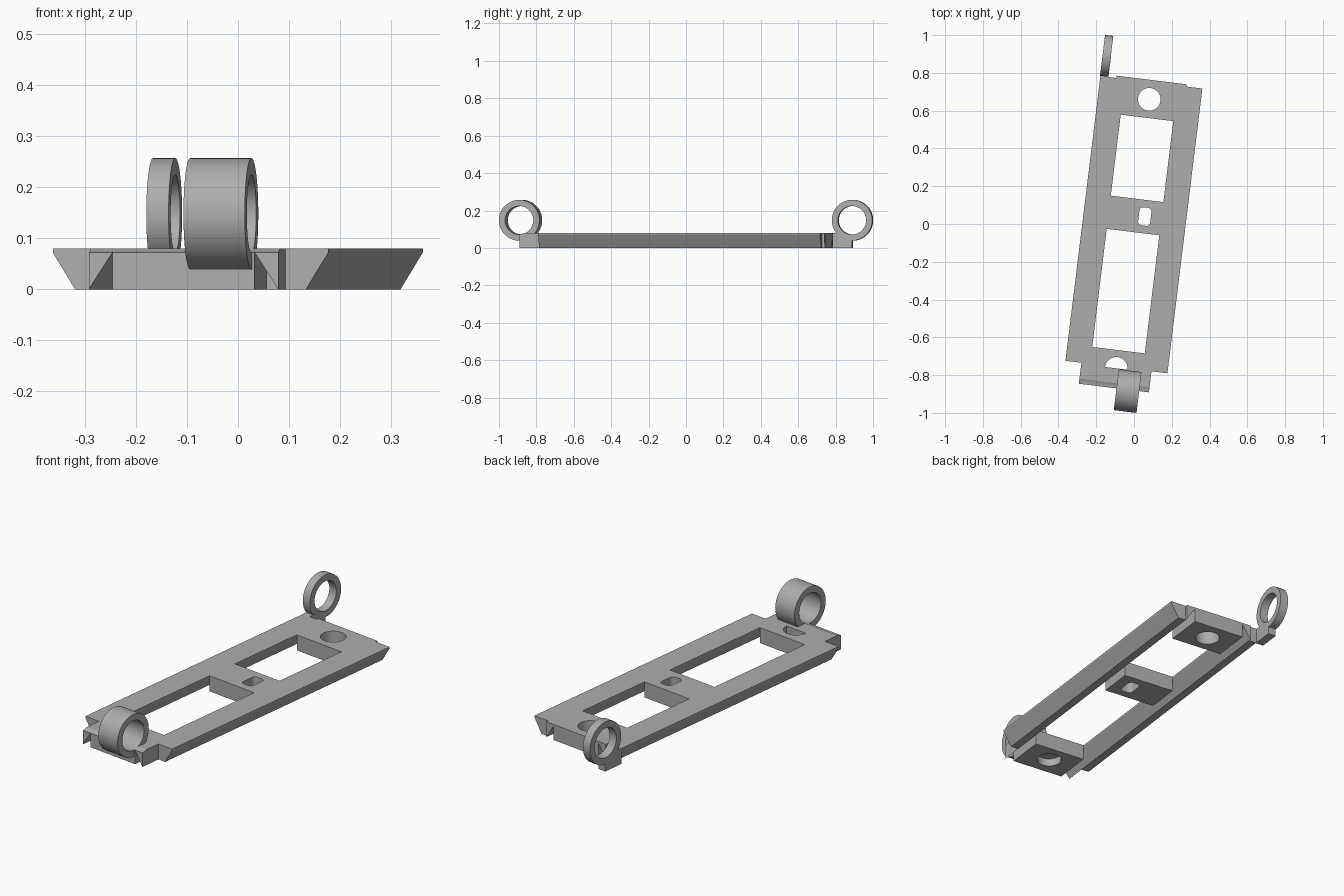
import bpy, bmesh, math
from mathutils import Vector

if "Cube" in bpy.data.objects:
    bpy.data.objects.remove(bpy.data.objects["Cube"])

grey = bpy.data.materials.new("plain_grey")
grey.diffuse_color = (0.42, 0.42, 0.42, 1)
grey.use_nodes = True
grey.node_tree.nodes["Principled BSDF"].inputs["Base Color"].default_value = grey.diffuse_color


def prism(name, pts, axis, lo, hi):
    """Extrude a 2D outline: axis 'x' takes (y, z), 'y' takes (x, z), 'z' takes (x, y)."""
    place = {'x': lambda a, b, t: (t, a, b),
             'y': lambda a, b, t: (a, t, b),
             'z': lambda a, b, t: (a, b, t)}[axis]
    bm = bmesh.new()
    face = bm.faces.new([bm.verts.new(place(a, b, lo)) for a, b in pts])
    new = bmesh.ops.extrude_face_region(bm, geom=[face])["geom"]
    bmesh.ops.translate(bm, verts=[v for v in new if isinstance(v, bmesh.types.BMVert)],
                        vec=Vector(place(0, 0, hi - lo)))
    bmesh.ops.recalc_face_normals(bm, faces=bm.faces)
    me = bpy.data.meshes.new(name)
    bm.to_mesh(me)
    bm.free()
    ob = bpy.data.objects.new(name, me)
    bpy.context.collection.objects.link(ob)
    me.materials.append(grey)
    return ob


def rect(a0, a1, b0, b1):
    return [(a0, b0), (a1, b0), (a1, b1), (a0, b1)]


def arc(ca, cb, r, start=0, end=360, n=64):
    count = n if end - start == 360 else n + 1
    return [(ca + r * math.cos(math.radians(start + (end - start) * i / n)),
             cb + r * math.sin(math.radians(start + (end - start) * i / n)))
            for i in range(count)]


def combine(tool, operation):
    """Apply a boolean to the frame and discard the tool."""
    mod = frame.modifiers.new("bool", 'BOOLEAN')
    mod.operation, mod.solver, mod.object = operation, 'EXACT', tool
    bpy.context.view_layer.objects.active = frame
    bpy.ops.object.modifier_apply(modifier=mod.name)
    bpy.data.objects.remove(tool)


# Frame: centre web joined at the top to two tapered rails
half = [(0.14, 0), (0.14, 0.073), (0.187, 0), (0.228, 0), (0.272, 0.072), (0.272, 0.08)]
section = half + [(-x, z) for x, z in reversed(half)]
frame = prism("bracket_frame", section, 'y', -0.875, 0.768)

# Corner notches leave a narrower tongue at both ends
for x0, x1 in ((-0.4, -0.187), (0.187, 0.4)):
    for y0, y1 in ((-1, -0.763), (0.756, 1)):
        combine(prism("notch", rect(x0, x1, y0, y1), 'z', -0.1, 0.2), 'DIFFERENCE')

# Two long windows
for y0, y1 in ((-0.673, -0.043), (0.134, 0.566)):
    combine(prism("window", rect(-0.1402, 0.1402, y0, y1), 'z', -0.1, 0.2), 'DIFFERENCE')

# Round screw holes; the front one is half covered on top
combine(prism("back_hole", arc(0, 0.665, 0.06), 'z', -0.1, 0.2), 'DIFFERENCE')
combine(prism("front_hole", arc(0, -0.77, 0.06), 'z', -0.1, 0.04), 'DIFFERENCE')
combine(prism("front_half_hole", arc(0, -0.77, 0.06, 0, 180, 32), 'z', -0.1, 0.2), 'DIFFERENCE')

# Small rounded slot in the middle bar
slot = []
for sx, sy, a in ((1, 1, 0), (-1, 1, 90), (-1, -1, 180), (1, -1, 270)):
    slot += arc(0.052 + sx * 0.012, 0.046 + sy * 0.028, 0.02, a, a + 90, 6)
combine(prism("slot", slot, 'z', -0.1, 0.2), 'DIFFERENCE')

# Foot under the back ring
combine(prism("back_foot", rect(-0.272, -0.229, 0.752, 0.866), 'z', 0, 0.08), 'UNION')

# Hinge rings, then their bores (the front bore grooves the whole tongue)
FRONT, BACK, Z = -0.882, 0.866, 0.148
combine(prism("front_ring", arc(FRONT, Z, 0.109), 'x', 0.014, 0.135), 'UNION')
combine(prism("back_ring", arc(BACK, Z, 0.109), 'x', -0.274, -0.23), 'UNION')
combine(prism("front_bore", arc(FRONT, Z, 0.076), 'x', -0.35, 0.35), 'DIFFERENCE')
combine(prism("back_bore", arc(BACK, Z, 0.076), 'x', -0.35, -0.1), 'DIFFERENCE')

# Turn the whole part slightly and smooth the round surfaces
frame.rotation_euler.z = math.radians(-7)
frame.select_set(True)
bpy.context.view_layer.objects.active = frame
bpy.ops.object.transform_apply(location=False, rotation=True, scale=False)
bpy.ops.object.shade_smooth_by_angle(angle=math.radians(25))
